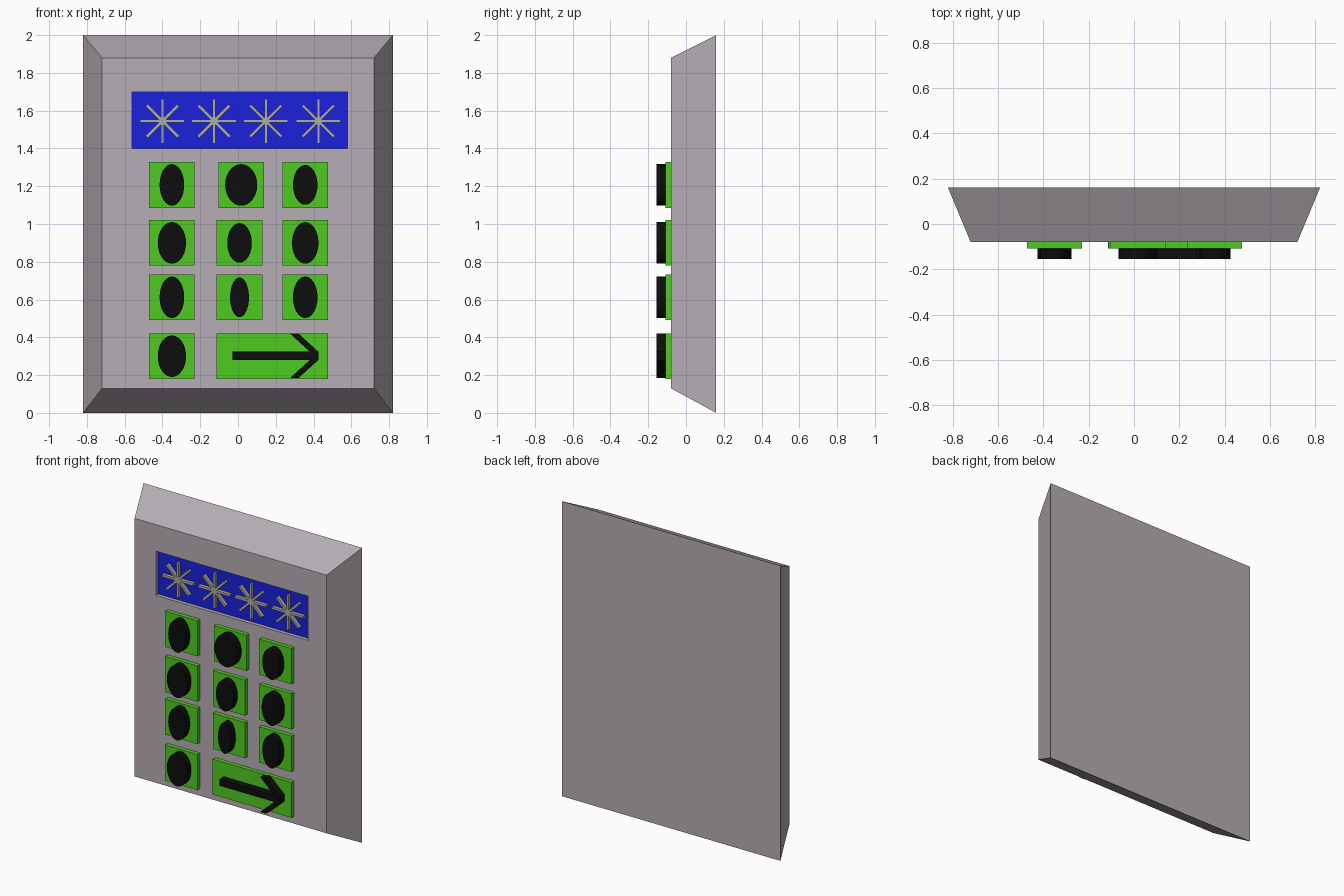
import bpy, bmesh, math

if "Cube" in bpy.data.objects:
    bpy.data.objects.remove(bpy.data.objects["Cube"])


def material(name, rgb):
    m = bpy.data.materials.new(name)
    m.diffuse_color = (*rgb, 1)
    m.use_nodes = True
    m.node_tree.nodes["Principled BSDF"].inputs["Base Color"].default_value = m.diffuse_color
    return m


CASE = material("case_mauve", (0.47, 0.42, 0.46))
BLUE = material("display_blue", (0.01, 0.015, 0.72))
GREEN = material("key_green", (0.08, 0.60, 0.015))
BLACK = material("mark_black", (0.004, 0.004, 0.004))
SILVER = material("star_silver", (0.42, 0.42, 0.38))


def rect(x0, x1, z0, z1):
    return [(x0, z0), (x1, z0), (x1, z1), (x0, z1)]


def loft(name, rings, mat):
    """Join (outline, y) rings with side faces and cap both ends."""
    bm = bmesh.new()
    loops = [[bm.verts.new((x, y, z)) for x, z in pts] for pts, y in rings]
    n = len(loops[0])
    for a, b in zip(loops, loops[1:]):
        for i in range(n):
            j = (i + 1) % n
            bm.faces.new((a[i], a[j], b[j], b[i]))
    bm.faces.new(loops[0])
    bm.faces.new(loops[-1])
    bmesh.ops.recalc_face_normals(bm, faces=bm.faces)
    me = bpy.data.meshes.new(name)
    bm.to_mesh(me)
    bm.free()
    me.materials.append(mat)
    ob = bpy.data.objects.new(name, me)
    bpy.context.collection.objects.link(ob)
    return ob


def prism(name, pts, y_front, y_back, mat):
    return loft(name, [(pts, y_back), (pts, y_front)], mat)


def ellipse(cx, cz, w, h, n=32):
    return [(cx + w / 2 * math.cos(math.tau * i / n),
             cz + h / 2 * math.sin(math.tau * i / n)) for i in range(n)]


# Tapered case with a shallow display recess in its front face
window = rect(-0.56, 0.58, 1.40, 1.70)
loft("case", [(rect(-0.82, 0.82, 0, 2), 0.16),
              (rect(-0.72, 0.72, 0.13, 1.88), -0.08),
              (window, -0.08), (window, -0.045)], CASE)

# Blue display panel filling the recess floor
prism("display", window, -0.055, -0.04, BLUE)

# Four eight-pointed stars made of crossed bars
for s, cx in enumerate((-0.40, -0.127, 0.147, 0.425)):
    for k in range(4):
        a = math.pi * k / 4
        c, d = math.cos(a), math.sin(a)
        bar = [(cx + x * c - z * d, 1.545 + x * d + z * c)
               for x, z in rect(-0.118, 0.118, -0.008, 0.008)]
        prism(f"display_star_{s + 1}_bar_{k + 1}", bar, -0.077, -0.05, SILVER)

# Square keys: x, z, then width and height of the plain raised mark
KEYS = [(-0.35, 1.207, 0.13, 0.22), (0.017, 1.207, 0.17, 0.22), (0.356, 1.207, 0.13, 0.21),
        (-0.35, 0.90, 0.15, 0.22), (0.008, 0.90, 0.13, 0.21), (0.356, 0.90, 0.14, 0.22),
        (-0.35, 0.612, 0.13, 0.22), (0.008, 0.612, 0.10, 0.21), (0.356, 0.612, 0.13, 0.22),
        (-0.35, 0.30, 0.15, 0.22)]
for i, (x, z, w, h) in enumerate(KEYS):
    key = rect(x - 0.121, x + 0.121, z - 0.121, z + 0.121)
    prism(f"key_{i + 1}", key, -0.108, -0.075, GREEN)
    prism(f"key_mark_{i + 1}", ellipse(x, z, w, h), -0.155, -0.10, BLACK)

# Wide enter key with a raised arrow
prism("enter_key", rect(-0.115, 0.477, 0.18, 0.42), -0.108, -0.075, GREEN)
half = [(-0.03, 0.022), (0.38, 0.022), (0.275, 0.118), (0.32, 0.118), (0.425, 0.022)]
arrow = [(x, 0.302 + z) for x, z in half] + [(x, 0.302 - z) for x, z in reversed(half)]
prism("enter_arrow", arrow, -0.155, -0.10, BLACK)
